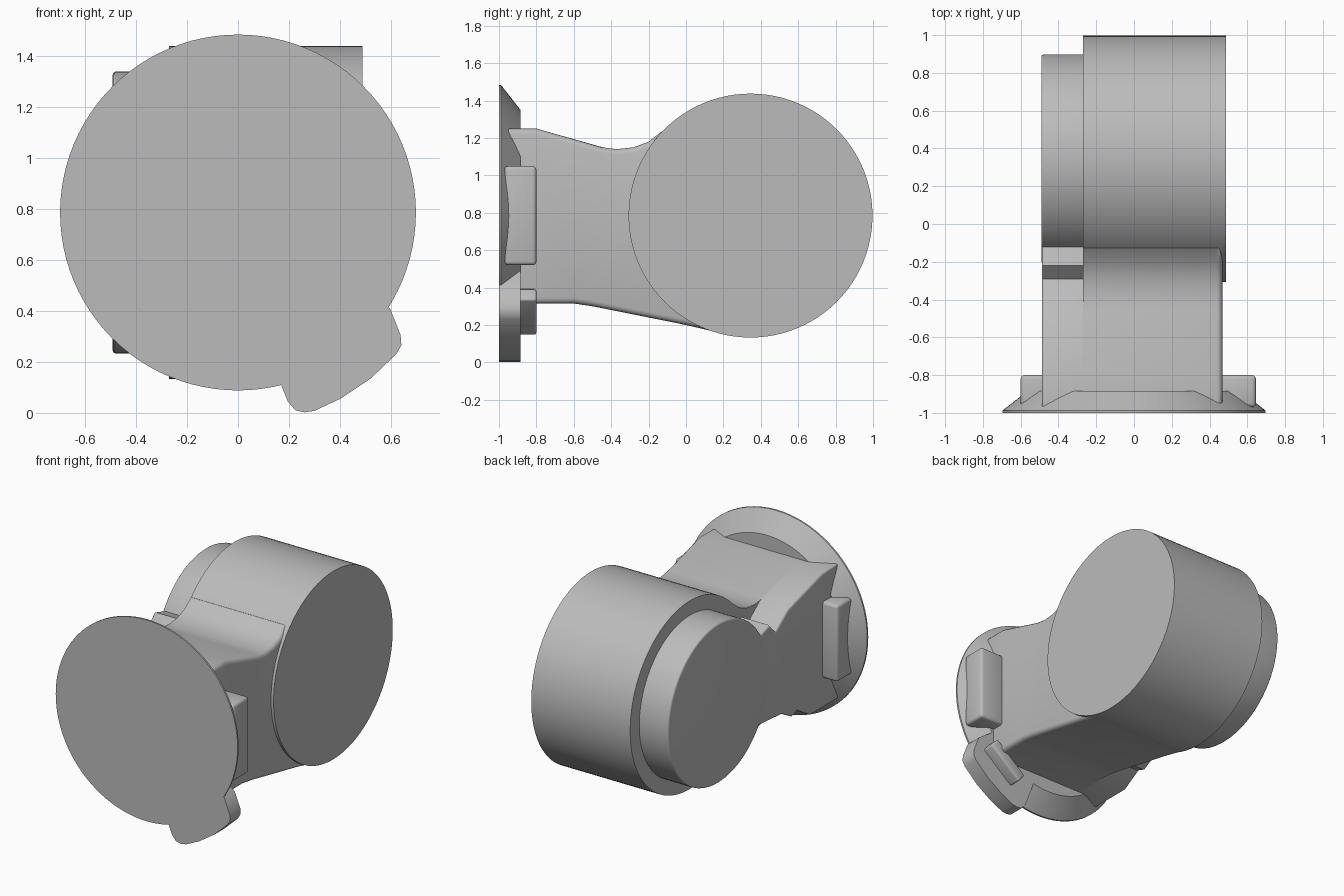
import bpy, bmesh, math
from mathutils import Matrix, Vector

if "Cube" in bpy.data.objects:
    bpy.data.objects.remove(bpy.data.objects["Cube"])

grey = bpy.data.materials.new("plain grey")
grey.use_nodes = True
tone = (0.5, 0.5, 0.5, 1)
grey.diffuse_color = tone
grey.node_tree.nodes["Principled BSDF"].inputs["Base Color"].default_value = tone

AXIS_Z = 0.785   # height of flange and drum axes
DRUM_Y = 0.345


def finish(name, bm):
    bmesh.ops.recalc_face_normals(bm, faces=bm.faces)
    mesh = bpy.data.meshes.new(name)
    bm.to_mesh(mesh)
    bm.free()
    mesh.materials.append(grey)
    obj = bpy.data.objects.new(name, mesh)
    bpy.context.collection.objects.link(obj)
    bpy.ops.object.select_all(action='DESELECT')
    obj.select_set(True)
    bpy.context.view_layer.objects.active = obj
    bpy.ops.object.shade_smooth_by_angle(angle=math.radians(35))
    return obj


def prism(name, outline, start, end, axis, bevel=0):
    """Extrude an outline along x or y and round the rim at the end."""
    def place(p, d):
        return (d, p[0], p[1]) if axis == 'x' else (p[0], d, p[1])
    bm = bmesh.new()
    base = bm.faces.new([bm.verts.new(place(p, start)) for p in outline])
    result = bmesh.ops.extrude_face_region(bm, geom=[base], use_keep_orig=True)
    cap = [f for f in result["geom"] if isinstance(f, bmesh.types.BMFace)][0]
    shift = Vector(place((0, 0), end - start))
    bmesh.ops.translate(bm, verts=cap.verts, vec=shift)
    if bevel:
        bmesh.ops.bevel(bm, geom=list(cap.edges), offset=bevel, segments=3,
                        profile=0.5, affect='EDGES')
    return finish(name, bm)


def circle(cx, cz, r, n=96):
    return [(cx + r * math.cos(2 * math.pi * i / n),
             cz + r * math.sin(2 * math.pi * i / n)) for i in range(n)]


def block(name, centre, size, turn=0, bevel=0.02):
    bm = bmesh.new()
    matrix = (Matrix.Translation(centre) @ Matrix.Rotation(turn, 4, 'Y')
              @ Matrix.Diagonal((*size, 1)))
    bmesh.ops.create_cube(bm, size=1, matrix=matrix)
    bmesh.ops.bevel(bm, geom=list(bm.edges), offset=bevel, segments=3,
                    profile=0.5, affect='EDGES')
    return finish(name, bm)


def lathe_y(name, profile, n=96):
    """Closed solid of revolution about the flange axis."""
    bm = bmesh.new()
    rings = [[bm.verts.new((x, y, z)) for x, z in circle(0, AXIS_Z, r, n)]
             for r, y in profile]
    for a, b in zip(rings, rings[1:]):
        for i in range(n):
            j = (i + 1) % n
            bm.faces.new((a[i], a[j], b[j], b[i]))
    bm.faces.new(rings[0])
    bm.faces.new(rings[-1])
    return finish(name, bm)


# Front flange with a tapered back
lathe_y("front_flange", [(0.697, -1), (0.697, -0.988), (0.565, -0.885)])

# Tab on the lower left of the flange
tab = [(0.1, 0.3), (0.17, 0.107), (0.195, 0.045), (0.225, 0.01), (0.26, 0.002),
       (0.3, 0.008), (0.4, 0.055), (0.52, 0.135), (0.62, 0.23), (0.64, 0.265),
       (0.637, 0.305), (0.595, 0.41), (0.4, 0.55)]
prism("flange_tab", tab, -1, -0.885, 'y')
block("tab_lug", (0.41, -0.87, 0.27), (0.3, 0.14, 0.08), -0.69, 0.012)

# Side lugs behind the flange
block("left_lug", (0.545, -0.885, AXIS_Z), (0.2, 0.17, 0.53))
block("right_lug", (-0.5, -0.885, AXIS_Z), (0.2, 0.17, 0.53))

# Neck from the flange to the drum
neck = [(-0.97, 1.25), (-0.8, 1.25), (-0.45, 1.15), (-0.37, 1.14), (-0.28, 1.15),
        (-0.2, 1.18), (-0.13, 1.235), (0.1, 1.2), (0.345, 0.785), (0.15, 0.165),
        (0, 0.2), (-0.5, 0.3), (-0.6, 0.315), (-0.97, 0.315)]
prism("neck_main", neck, -0.27, 0.468, 'x', 0.03)

# Narrow neck side, notched where it meets the small drum
side = [(-0.97, 1.25), (-0.8, 1.25), (-0.42, 1.143), (-0.29, 1.04), (-0.22, 1.11),
        (-0.12, 1.08), (0.2, 1), (0.2, 0.5), (-0.1, 0.46), (-0.36, 0.44),
        (-0.47, 0.38), (-0.53, 0.4), (-0.67, 0.315), (-0.97, 0.315)]
prism("neck_side", side, -0.27, -0.488, 'x', 0.015)

# Large and small drums
prism("large_drum", circle(DRUM_Y, AXIS_Z, 0.652), -0.27, 0.488, 'x')
prism("small_drum", circle(DRUM_Y, AXIS_Z, 0.552), -0.2, -0.491, 'x', 0.012)
